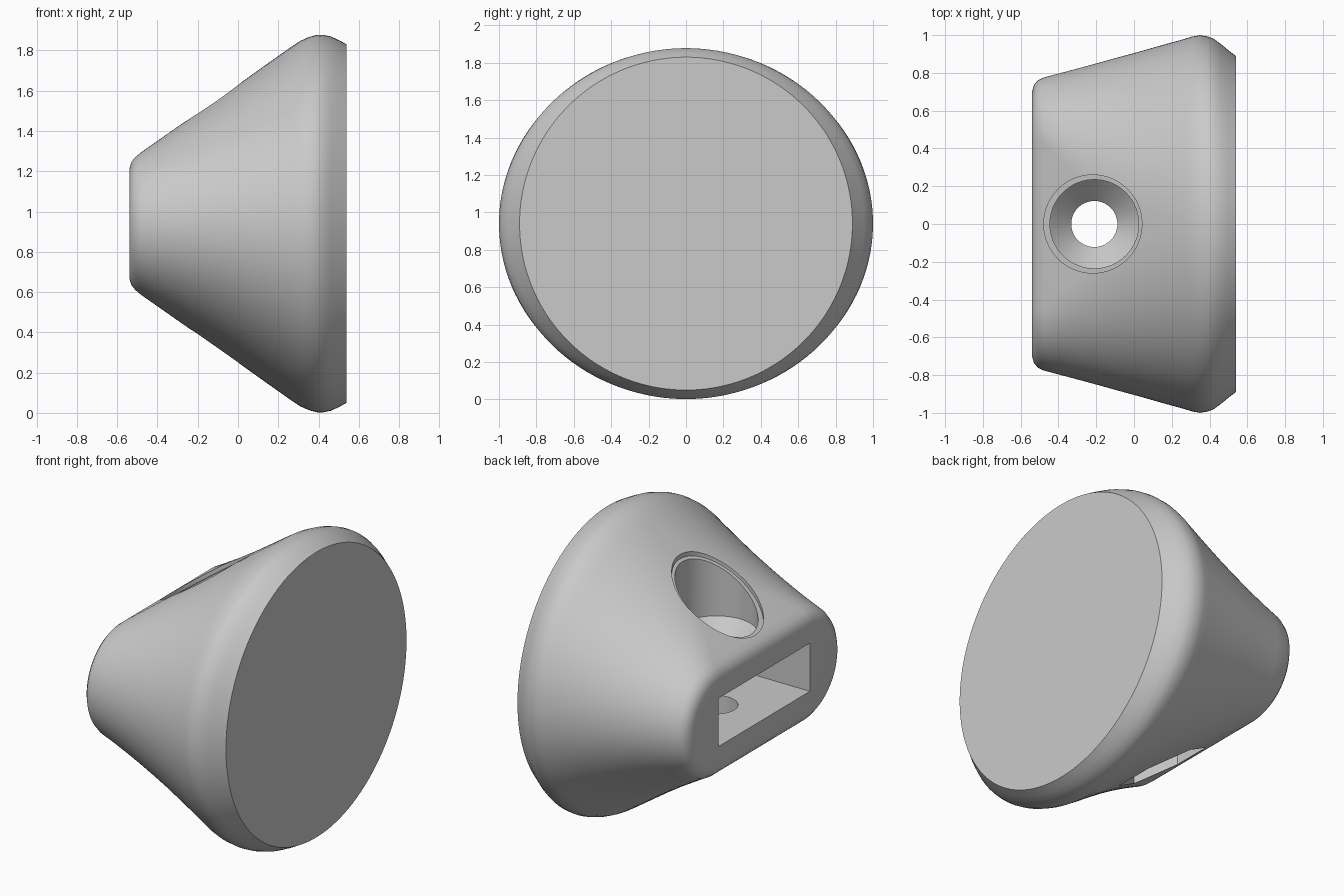
import bpy, bmesh
from math import cos, sin, pi, radians

cube = bpy.data.objects.get("Cube")
if cube:
    bpy.data.objects.remove(cube, do_unlink=True)

MID_Z = 0.94      # height of the long axis
HOLE_X = -0.21    # screw hole position
SIDES = 128

grey = bpy.data.materials.new("plain_grey")
grey.use_nodes = True
colour = (0.59, 0.59, 0.59, 1)
grey.diffuse_color = colour
grey.node_tree.nodes["Principled BSDF"].inputs["Base Color"].default_value = colour


def loft(name, rings):
    """Join closed rings of points into a capped solid."""
    bm = bmesh.new()
    loops = [[bm.verts.new(p) for p in ring] for ring in rings]
    n = len(loops[0])
    for a, b in zip(loops, loops[1:]):
        for i in range(n):
            j = (i + 1) % n
            bm.faces.new((a[i], a[j], b[j], b[i]))
    bm.faces.new(loops[0][::-1])
    bm.faces.new(loops[-1])
    bmesh.ops.recalc_face_normals(bm, faces=bm.faces)
    mesh = bpy.data.meshes.new(name)
    bm.to_mesh(mesh)
    bm.free()
    mesh.materials.append(grey)
    obj = bpy.data.objects.new(name, mesh)
    bpy.context.collection.objects.link(obj)
    return obj


def body_ring(x, half_y, half_z):
    """Section that turns from a rounded slot shape into an ellipse along x."""
    t = min(max((x + 0.48) / 0.75, 0), 1)
    ring = []
    for i in range(SIDES):
        a = 2 * pi * (i + 0.5) / SIDES
        shift = (half_y - half_z) * (1 if cos(a) > 0 else -1)
        y = (1 - t) * (shift + half_z * cos(a)) + t * half_y * cos(a)
        ring.append((x, y, MID_Z + half_z * sin(a)))
    return ring


def round_ring(radius, z, sides=64, x=HOLE_X, slope=0.0):
    """Horizontal ring, optionally tilted along x."""
    ring = []
    for i in range(sides):
        a = 2 * pi * i / sides + pi / 2
        dx = radius * cos(a)
        ring.append((x + dx, radius * sin(a), z + slope * dx))
    return ring


# Body: narrow rounded end swelling to a broad rimmed disc (x, half y, half z)
body = loft("foot_body", [body_ring(*s) for s in (
    (-0.54, 0.70, 0.27), (-0.53, 0.735, 0.305), (-0.51, 0.76, 0.33),
    (-0.48, 0.775, 0.355), (-0.39, 0.799, 0.418), (-0.3, 0.823, 0.481),
    (-0.2, 0.85, 0.55), (-0.1, 0.878, 0.62), (0, 0.905, 0.69),
    (0.13, 0.942, 0.783), (0.26, 0.978, 0.875), (0.31, 0.993, 0.908),
    (0.35, 1.0, 0.926), (0.39, 0.993, 0.937), (0.42, 0.982, 0.938),
    (0.46, 0.953, 0.93), (0.5, 0.92, 0.912), (0.54, 0.89, 0.89))])

# Cutters: end slot, through hole, countersink, shallow lip, nut recess
slot = [[(x, y, MID_Z + z) for y, z in
         ((-0.45, -0.15), (0.45, -0.15), (0.45, 0.15), (-0.45, 0.15))]
        for x in (-0.7, 0.1)]
cutters = [
    loft("slot_cutter", slot),
    loft("hole_cutter", [round_ring(0.122, -0.2), round_ring(0.122, 2.2)]),
    loft("countersink_cutter", [round_ring(0.115, 1.115), round_ring(0.235, 1.235),
                                round_ring(0.235, 2.2)]),
    loft("lip_cutter", [round_ring(0.26, 1.45, x=-0.218, slope=0.7),
                        round_ring(0.26, 2.2, x=-0.218)]),
    loft("nut_cutter", [round_ring(0.25, -0.2, 6), round_ring(0.25, 0.64, 6)]),
]

bpy.ops.object.select_all(action='DESELECT')
body.select_set(True)
bpy.context.view_layer.objects.active = body
for cutter in cutters:
    cutter.hide_render = True
    mod = body.modifiers.new(cutter.name, 'BOOLEAN')
    mod.operation = 'DIFFERENCE'
    mod.solver = 'EXACT'
    mod.object = cutter
    bpy.ops.object.modifier_apply(modifier=mod.name)
    bpy.data.objects.remove(cutter, do_unlink=True)

bpy.ops.object.shade_smooth_by_angle(angle=radians(28))
